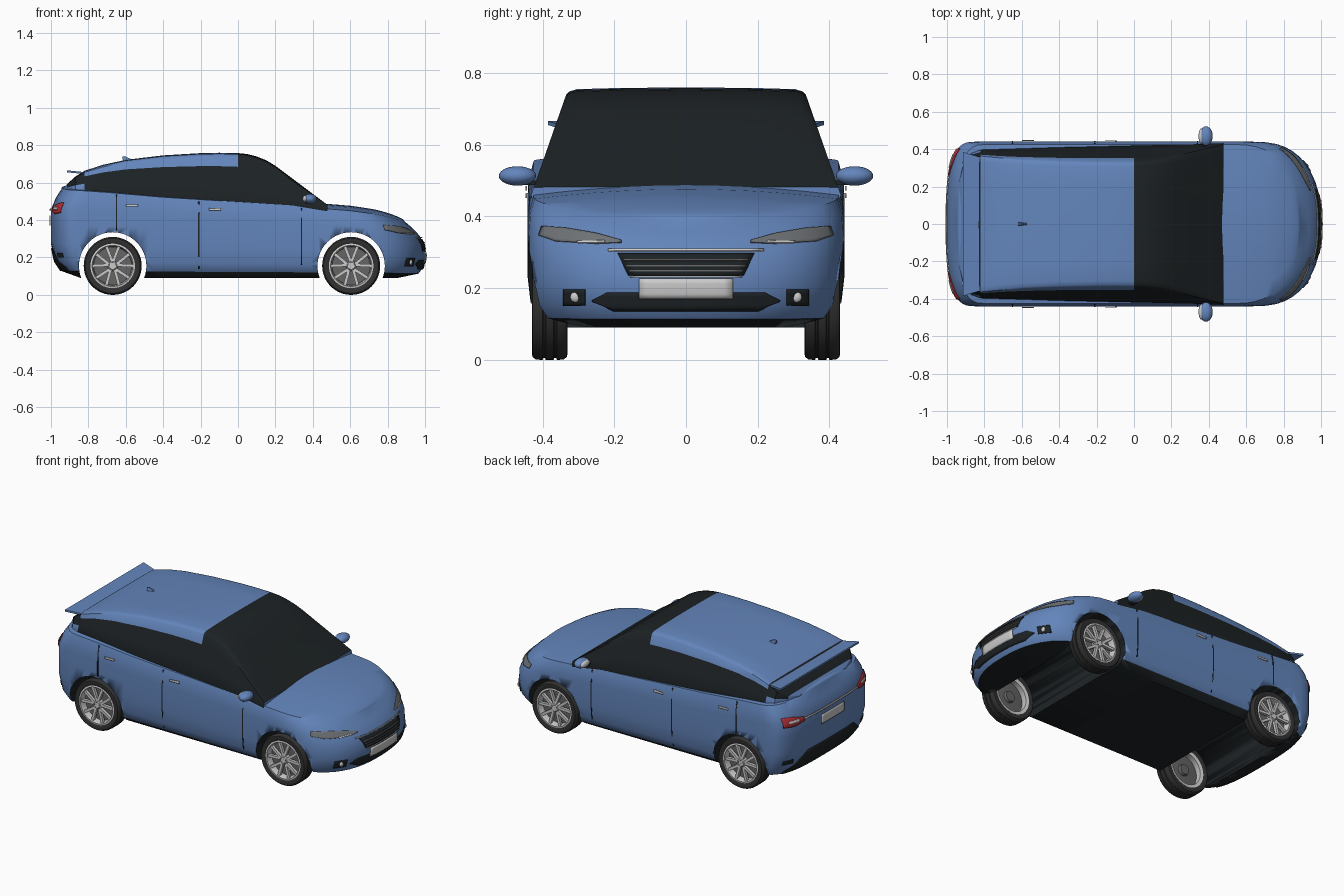
import bpy, bmesh
from math import sin, cos, pi, radians
from mathutils import Vector, Matrix
from mathutils.bvhtree import BVHTree

if "Cube" in bpy.data.objects:
    bpy.data.objects.remove(bpy.data.objects["Cube"])


def material(name, rgb):
    m = bpy.data.materials.new(name)
    m.diffuse_color = (*rgb, 1)
    m.use_nodes = True
    m.node_tree.nodes["Principled BSDF"].inputs["Base Color"].default_value = m.diffuse_color
    return m


BLUE = material("paint_blue", (.125, .235, .5))
DARK = material("dark_glass", (.012, .016, .018))
RUBBER = material("rubber", (.03, .03, .03))
SILVER = material("silver", (.55, .55, .55))
STEEL = material("steel", (.13, .13, .13))
LAMP = material("lamp_grey", (.16, .17, .18))
WHITE = material("white", (.75, .75, .72))
RED = material("red_lamp", (.45, .03, .04))


def finish(name, bm, mats, angle=35, merge=True):
    if merge:
        bmesh.ops.remove_doubles(bm, verts=bm.verts, dist=1e-4)
    bmesh.ops.recalc_face_normals(bm, faces=bm.faces)
    me = bpy.data.meshes.new(name)
    bm.to_mesh(me)
    bm.free()
    for m in mats:
        me.materials.append(m)
    ob = bpy.data.objects.new(name, me)
    bpy.context.collection.objects.link(ob)
    bpy.ops.object.select_all(action='DESELECT')
    ob.select_set(True)
    bpy.context.view_layer.objects.active = ob
    bpy.ops.object.shade_smooth_by_angle(angle=radians(angle))
    return ob


def interp(table, x):
    if x <= table[0][0]:
        return table[0][1]
    for (a, p), (b, q) in zip(table, table[1:]):
        if x <= b:
            return p + (q - p) * (x - a) / (b - a)
    return table[-1][1]


def loft(bm, rows, mat_of, closed=True):
    vs = [[bm.verts.new(p) for p in r] for r in rows]
    n = len(rows[0])
    for i in range(len(rows) - 1):
        for j in range(n if closed else n - 1):
            k = (j + 1) % n
            f = bm.faces.new((vs[i][j], vs[i + 1][j], vs[i + 1][k], vs[i][k]))
            f.material_index = mat_of(i, j)
    return vs


# Lower body: plan outlines stacked from the floor to the belt line
BELT = [(-.95, .565), (-.7, .548), (-.4, .522), (0, .497), (.3, .478),
        (.47, .46), (.6, .45), (.75, .43), (.85, .405), (.92, .385)]
LEVELS = [(0, .85, -.84, .37), (.08, .965, -.945, .415), (.19, .99, -.98, .432),
          (.39, 1, -1, .44), (.61, .995, -1, .44), (.77, .97, -1, .44),
          (.9, .935, -.975, .437), (1, .89, -.945, .425)]
FRONT, REAR, MID, ACROSS = (.35, 2.4), (.15, 3), 28, 10


def outline(xf, xr, w):
    pts = []
    for i in range(13):
        t = pi / 2 * i / 12
        pts.append((xf - FRONT[0] * (1 - max(cos(t), 0) ** (2 / FRONT[1])), w * sin(t) ** (2 / FRONT[1])))
    a, b = xf - FRONT[0], xr + REAR[0]
    pts += [(a + (b - a) * i / MID, w) for i in range(1, MID)]
    for i in range(11):
        t = pi / 2 * (1 - i / 10)
        pts.append((xr + REAR[0] * (1 - max(cos(t), 0) ** (2 / REAR[1])), w * sin(t) ** (2 / REAR[1])))
    return pts


loops = [[(x, y, .09 + f * (interp(BELT, x) - .09)) for x, y in outline(xf, xr, w)]
         for f, xf, xr, w in LEVELS]
rings = []
for u in range(len(loops[0])):
    side = [lp[u] for lp in loops]
    x, y, z = side[-1]
    top = []
    for i in range(1, ACROSS):
        t = 1 - 2 * i / ACROSS
        top.append((x, y * t, z + .027 * y / .425 * (1 - t * t)))
    rings.append(side + top + [(a, -b, c) for a, b, c in reversed(side)])
n_ring = len(rings[0])
bm = bmesh.new()
loft(bm, rings, lambda i, j: 1 if j == 0 or j >= n_ring - 2 else 0)
body = finish("lower_body", bm, [BLUE, DARK])

# Wheel wells cut straight through
AXLES = (-.67, .605)
for ax in AXLES:
    bm = bmesh.new()
    bmesh.ops.create_cone(bm, cap_ends=True, segments=64, radius1=.18, radius2=.18, depth=1.2,
                          matrix=Matrix.Translation((ax, 0, .155)) @ Matrix.Rotation(pi / 2, 4, 'X'))
    cutter = finish("well_cutter", bm, [])
    cutter.hide_render = True
    mod = body.modifiers.new("well", 'BOOLEAN')
    mod.operation, mod.object, mod.solver = 'DIFFERENCE', cutter, 'EXACT'
    bpy.context.view_layer.objects.active = body
    bpy.ops.object.modifier_move_to_index(modifier=mod.name, index=0)
    bpy.ops.object.modifier_apply(modifier=mod.name)
    bpy.data.objects.remove(cutter)
for p in body.data.polygons:
    for ax in AXLES:
        if abs(p.normal.y) < .05 and all(
                abs(Vector((body.data.vertices[v].co.x - ax, body.data.vertices[v].co.z - .155)).length - .18) < .003
                for v in p.vertices):
            p.material_index = 1

# Cabin: glass band, windscreen and roof
ROOF = [(.478, .482), (.4, .54), (.3, .615), (.2, .69), (.15, .72), (.1, .74), (.05, .753), (0, .758),
        (-.1, .76), (-.2, .758), (-.4, .746), (-.6, .722), (-.72, .696), (-.82, .664), (-.87, .632),
        (-.915, .592), (-.935, .57)]
rows = []
for x, zr in ROOF:
    zb = interp(BELT, x)
    h = zr - zb
    d = min(max((x + .945) / .15, 0), 1)
    k = (1 - (1 - d) ** 3) ** (1 / 3)
    wid = lambda z: k * (.425 - .35 * max(z - .48, -.02))
    half = [(wid(zb) - .01, zb - .04)] + [(wid(zb + f * h), zb + f * h) for f in (0, .36, .72, .92)]
    w = half[-1][0]
    half += [(w - .008, zr - .045 * h), (w - .03, zr - .02 * h), (w * .6, zr - .008 * h)]
    rows.append([(x, y, z) for y, z in half] + [(x, 0, zr)] + [(x, -y, z) for y, z in reversed(half)])
nc = len(rows[0])


def cabin_mat(i, j):
    x, j = ROOF[i][0], min(j, nc - 2 - j)
    if x > .001:
        return 1
    if x > -.81:
        return 1 if j in (1, 2) else 0
    return 1 if x > -.9 and j >= 2 else 0


bm = bmesh.new()
vs = loft(bm, rows, cabin_mat, closed=False)
bm.faces.new(vs[0])
bm.faces.new(vs[-1])
finish("cabin", bm, [BLUE, DARK])

# Surface trim is projected onto the lower body
bvh = BVHTree.FromPolygons([v.co for v in body.data.vertices], [p.vertices[:] for p in body.data.polygons])


def patch(name, top, bot, mat, view, flip=1, lift=.003, sub=6, rows_n=5):
    def ray(a, b):
        o, d = {'front': ((3, a * flip, b), (-1, 0, 0)), 'rear': ((-3, a * flip, b), (1, 0, 0)),
                'side': ((a, -3 * flip, b), (0, flip, 0))}[view]
        hit, nor = bvh.ray_cast(Vector(o), Vector(d))[:2]
        if hit is None:
            guess = Vector((a, -.44 * flip, b)) if view == 'side' else Vector((.8 if view == 'front' else -.9, a * flip, b))
            hit, nor = bvh.find_nearest(guess)[:2]
        if nor.dot(Vector(d)) > 0:
            nor = -nor
        return hit + nor * lift
    cols = []
    for i in range((len(top) - 1) * sub + 1):
        s, t = min(i // sub, len(top) - 2), i / sub - min(i // sub, len(top) - 2)
        p, q = (Vector(c[s]).lerp(Vector(c[s + 1]), t) for c in (top, bot))
        cols.append([ray(*p.lerp(q, r / rows_n)) for r in range(rows_n + 1)])
    bm = bmesh.new()
    loft(bm, cols, lambda i, j: 0, closed=False)
    ob = finish(name, bm, [mat])
    sol = ob.modifiers.new("thickness", 'SOLIDIFY')
    sol.thickness, sol.offset = .004, 0
    return ob


def rect(name, a0, a1, b0, b1, mat, view, flip=1, lift=.003):
    return patch(name, [(a0, b1), (a1, b1)], [(a0, b0), (a1, b0)], mat, view, flip, lift, 10, 4)


# Front face
patch("grille", [(-.19, .296), (0, .296), (.19, .296)], [(-.16, .235), (0, .23), (.16, .235)], DARK, 'front')
rect("grille_top_trim", -.215, .215, .301, .307, SILVER, 'front', lift=.006)
for i in range(3):
    w = .172 - .008 * i
    rect("grille_bar", -w, w, .274 - .014 * i, .278 - .014 * i, STEEL, 'front', lift=.006)
rect("grille_bottom_trim", -.155, .155, .229, .233, SILVER, 'front', lift=.006)
rect("front_plate", -.13, .13, .172, .226, WHITE, 'front', lift=.008)
patch("lower_intake", [(-.26, .167), (-.22, .188), (.22, .188), (.26, .167)],
      [(-.26, .163), (-.2, .138), (.2, .138), (.26, .163)], DARK, 'front', sub=10)
rect("rear_plate", -.11, .11, .37, .425, WHITE, 'rear', lift=.006)
rect("tailgate_trim", -.27, .27, .452, .46, SILVER, 'rear', lift=.005)
patch("rear_diffuser", [(-.36, .15), (-.22, .25), (.22, .25), (.36, .15)],
      [(-.36, .13), (-.22, .13), (.22, .13), (.36, .13)], DARK, 'rear', sub=10)


# Revolved profile about the y axis
def lathe(bm, prof, mat, seg=48):
    loft(bm, [[(r * cos(2 * pi * i / seg), y, r * sin(2 * pi * i / seg)) for r, y in prof]
              for i in range(seg + 1)], lambda i, j: mat)


def ellipsoid(name, c, s, mat):
    bm = bmesh.new()
    bmesh.ops.create_uvsphere(bm, u_segments=24, v_segments=14, radius=1,
                              matrix=Matrix.Translation(c) @ Matrix.Diagonal((*s, 1)))
    return finish(name, bm, [mat], 60)


def box(bm, c, s, rot=Matrix(), mat=0):
    r = bmesh.ops.create_cube(bm, size=1, matrix=rot @ Matrix.Translation(c) @ Matrix.Diagonal((*s, 1)))
    for f in {f for v in r['verts'] for f in v.link_faces}:
        f.material_index = mat


# Paired lamps, mirrors, handles and door seams
for s in (-1, 1):
    patch("headlight", [(.18, .332), (.25, .352), (.33, .366), (.40, .372)],
          [(.18, .326), (.25, .323), (.36, .33), (.408, .346)], LAMP, 'front', s)
    rect("daytime_lamp", .225, .30, .323, .329, WHITE, 'front', s, .006)
    rect("fog_pocket", .28, .34, .152, .197, DARK, 'front', s)
    fx = bvh.ray_cast(Vector((3, s * .308, .175)), Vector((-1, 0, 0)))[0].x
    ellipsoid("fog_lamp", (fx + .003, s * .308, .175), (.01, .015, .015), WHITE)
    patch("tail_light", [(.26, .465), (.33, .485), (.40, .492)],
          [(.26, .445), (.33, .432), (.40, .438)], RED, 'rear', s, .005)
    rect("tail_light_inner", .30, .37, .455, .466, WHITE, 'rear', s, .008)
    rect("rear_reflector", .33, .39, .2, .225, DARK, 'rear', s)
    for x, z0, z1 in ((-.65, .345, .535), (-.21, .14, .5), (.34, .16, .465)):
        rect("door_seam", x - .003, x + .003, z0, z1, DARK, 'side', s, .0005)
    for x, z in ((-.567, .478), (-.122, .457)):
        rect("door_handle", x - .032, x + .032, z - .006, z + .006, SILVER, 'side', s, .008)
    ellipsoid("mirror_housing", (.385, s * .47, .513), (.036, .052, .027), BLUE)
    bm = bmesh.new()
    box(bm, (.375, s * .43, .494), (.03, .05, .012))
    finish("mirror_stalk", bm, [DARK])
    ellipsoid("mirror_glass", (.362, s * .47, .513), (.017, .042, .02), SILVER)

# Rear spoiler and roof fin
bm = bmesh.new()
loft(bm, [[(-.815, s * .355, .656), (-.815, s * .355, .646), (-.915, s * .385, .655), (-.915, s * .385, .666)]
          for s in (-1, 1)], lambda i, j: 0)
bmesh.ops.holes_fill(bm, edges=bm.edges)
finish("rear_spoiler", bm, [BLUE])
bm = bmesh.new()
loft(bm, [[(-.56, s * .004, .72), (-.612, s * .012, .71), (-.62, s * .006, .738), (-.605, s * .004, .742)]
          for s in (-1, 1)], lambda i, j: 0)
bmesh.ops.holes_fill(bm, edges=bm.edges)
finish("roof_fin", bm, [BLUE])

# Wheels: grooved tyre, barrel, backing disc and five twin spokes
bm = bmesh.new()
lathe(bm, [(.116, -.042), (.135, -.05), (.147, -.048), (.154, -.038), (.155, -.02), (.149, -.018), (.149, -.013),
           (.155, -.011), (.155, .011), (.149, .013), (.149, .018), (.155, .02), (.154, .038), (.147, .048),
           (.135, .05), (.116, .042)], 0)
tyre = finish("tyre", bm, [RUBBER])
bm = bmesh.new()
lathe(bm, [(.119, .044), (.11, .046), (.105, .03), (.1, -.04), (.119, -.044)], 0)
lathe(bm, [(.0005, .008), (.102, .008), (.102, -.004), (.035, -.008), (.03, -.025), (.0005, -.025)], 1)
lathe(bm, [(.0005, .042), (.02, .042), (.026, .036), (.028, .005), (.0005, .005)], 0)
for i in range(5):
    for a in (-15, 15):
        box(bm, (.066, .03, -.006 * (1 if a > 0 else -1)), (.086, .018, .016),
            Matrix.Rotation(radians(90 + 72 * i + a), 4, 'Y'))
    box(bm, (.017, .043, 0), (.005, .003, .005), Matrix.Rotation(radians(54 + 72 * i), 4, 'Y'), 1)
rim = finish("rim", bm, [SILVER, STEEL], 30, merge=False)
for ax in AXLES:
    for s in (-1, 1):
        for src in (tyre, rim):
            ob = src.copy()
            ob.name = ("front_" if ax > 0 else "rear_") + src.name
            ob.location = (ax, s * .38, .155)
            ob.rotation_euler = (0, 0, 0 if s > 0 else pi)
            bpy.context.collection.objects.link(ob)
for src in (tyre, rim):
    bpy.data.objects.remove(src)
